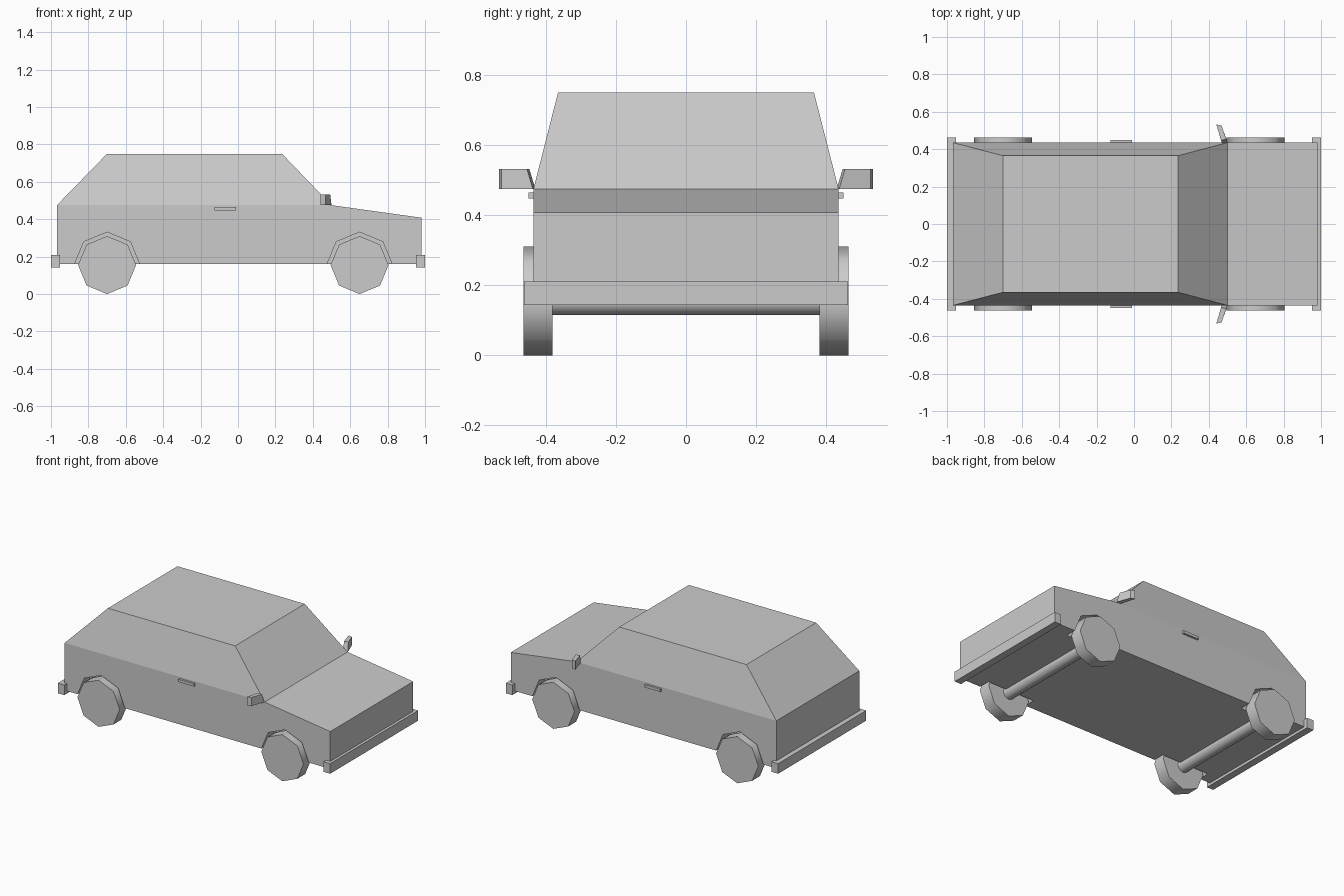
import bpy, bmesh, math
from mathutils import Matrix

cube = bpy.data.objects.get("Cube")
if cube:
    bpy.data.objects.remove(cube, do_unlink=True)

grey = bpy.data.materials.new("plain_grey")
grey.use_nodes = True
COLOUR = (0.6, 0.6, 0.6, 1)
grey.diffuse_color = COLOUR
grey.node_tree.nodes["Principled BSDF"].inputs["Base Color"].default_value = COLOUR

HALF = 0.435          # half width of the body
BELT = 0.475          # height of the belt line
AXLE_Z = 0.155
AXLES = {"rear": -0.70, "front": 0.65}
SIDES = {"left": 1, "right": -1}


def finish(name, bm):
    bmesh.ops.recalc_face_normals(bm, faces=bm.faces)
    mesh = bpy.data.meshes.new(name)
    bm.to_mesh(mesh)
    bm.free()
    mesh.materials.append(grey)
    obj = bpy.data.objects.new(name, mesh)
    bpy.context.collection.objects.link(obj)
    return obj


def activate(obj):
    bpy.ops.object.select_all(action='DESELECT')
    obj.select_set(True)
    bpy.context.view_layer.objects.active = obj


def loft(name, ring_a, ring_b):
    """Solid joining two matching rings of points."""
    bm = bmesh.new()
    a = [bm.verts.new(p) for p in ring_a]
    b = [bm.verts.new(p) for p in ring_b]
    bm.faces.new(a)
    bm.faces.new(b)
    for i in range(len(a)):
        j = (i + 1) % len(a)
        bm.faces.new((a[i], a[j], b[j], b[i]))
    return finish(name, bm)


def box(name, x, y, z):
    def ring(h):
        return [(x[0], y[0], h), (x[1], y[0], h), (x[1], y[1], h), (x[0], y[1], h)]
    return loft(name, ring(z[0]), ring(z[1]))


def cylinder(name, x, y0, y1, radius, sides):
    """Cylinder lying along y at axle height."""
    bm = bmesh.new()
    place = Matrix.Translation((x, (y0 + y1) / 2, AXLE_Z)) @ Matrix.Rotation(math.pi / 2, 4, 'X')
    bmesh.ops.create_cone(bm, cap_ends=True, segments=sides, radius1=radius,
                          radius2=radius, depth=abs(y1 - y0), matrix=place)
    return finish(name, bm)


def smooth(obj):
    activate(obj)
    bpy.ops.object.shade_smooth_by_angle(angle=math.radians(50))


# Lower body with sloping bonnet
profile = [(-0.968, 0.16), (0.982, 0.16), (0.982, 0.408), (0.5, BELT), (-0.968, BELT)]
body = loft("body", [(x, -HALF, z) for x, z in profile], [(x, HALF, z) for x, z in profile])

# Wheel arches cut into the flanks
for end, x in AXLES.items():
    for side, s in SIDES.items():
        cutter = cylinder("arch_cutter", x, s * 0.36, s * 0.5, 0.176, 8)
        cutter.hide_render = True
        mod = body.modifiers.new("arch", 'BOOLEAN')
        mod.operation = 'DIFFERENCE'
        mod.solver = 'EXACT'
        mod.object = cutter
        activate(body)
        bpy.ops.object.modifier_apply(modifier=mod.name)
        bpy.data.objects.remove(cutter, do_unlink=True)

# Cabin tapering to the roof
loft("cabin",
     [(-0.968, -HALF, BELT), (0.5, -HALF, BELT), (0.5, HALF, BELT), (-0.968, HALF, BELT)],
     [(-0.70, -0.365, 0.75), (0.235, -0.365, 0.75), (0.235, 0.365, 0.75), (-0.70, 0.365, 0.75)])

# Bumpers
box("rear_bumper", (-1, -0.952), (-0.462, 0.462), (0.143, 0.21))
box("front_bumper", (0.952, 1), (-0.462, 0.462), (0.143, 0.21))

# Axles and wheels
for end, x in AXLES.items():
    smooth(cylinder(end + "_axle", x, -0.40, 0.40, 0.04, 16))
    for side, s in SIDES.items():
        smooth(cylinder(f"{end}_{side}_wheel", x, s * 0.381, s * 0.463, AXLE_Z, 8))

# Door handles and swept-back mirrors
for side, s in SIDES.items():
    box(side + "_door_handle", (-0.125, -0.01), sorted((s * 0.43, s * 0.449)), (0.447, 0.465))
    loft(side + "_mirror",
         [(0.472, s * 0.43, BELT), (0.50, s * 0.437, BELT),
          (0.468, s * 0.526, BELT), (0.44, s * 0.533, BELT)],
         [(0.465, s * 0.447, 0.532), (0.493, s * 0.454, 0.532),
          (0.468, s * 0.526, 0.532), (0.44, s * 0.533, 0.532)])
